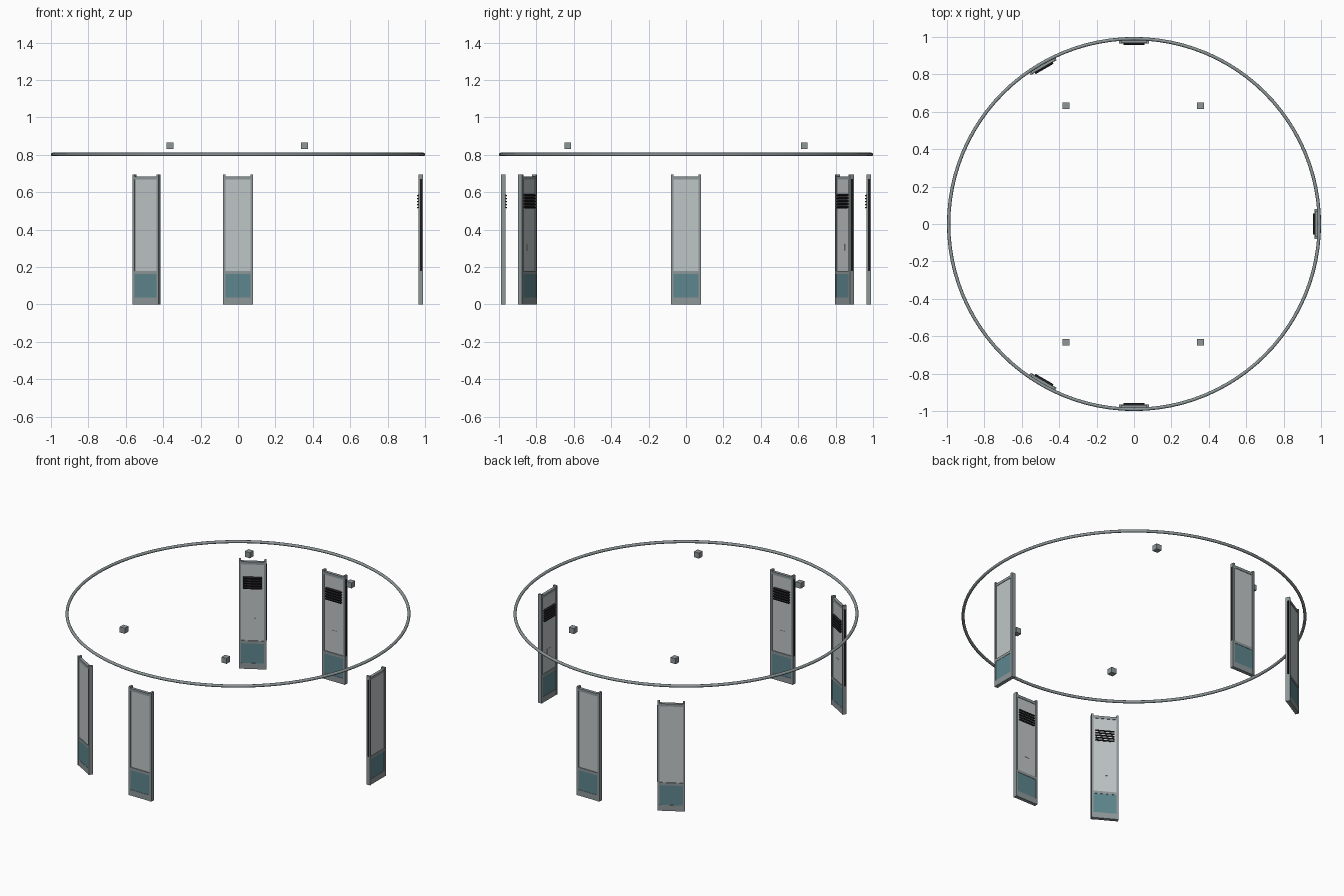
import bpy, bmesh, math
from mathutils import Matrix, Vector

if "Cube" in bpy.data.objects:
    bpy.data.objects.remove(bpy.data.objects["Cube"])


def material(name, rgb):
    m = bpy.data.materials.new(name)
    m.diffuse_color = (*rgb, 1.0)
    m.use_nodes = True
    m.node_tree.nodes["Principled BSDF"].inputs["Base Color"].default_value = m.diffuse_color
    return m


FRAME = material("frame_grey", (0.27, 0.31, 0.32))
PANEL = material("panel_light_grey", (0.52, 0.56, 0.56))
TEAL = material("kick_panel_teal", (0.11, 0.24, 0.27))
DARK = material("vent_black", (0.012, 0.012, 0.014))


def boxes(name, mat, specs, place=Matrix(), tilt=0.0):
    """One object from boxes given as (x0, x1, y0, y1, z0, z1)."""
    bm = bmesh.new()
    for x0, x1, y0, y1, z0, z1 in specs:
        centre = Vector(((x0 + x1) / 2, (y0 + y1) / 2, (z0 + z1) / 2))
        m = (Matrix.Translation(centre) @ Matrix.Rotation(tilt, 4, 'Y')
             @ Matrix.Diagonal((x1 - x0, y1 - y0, z1 - z0, 1)))
        bmesh.ops.create_cube(bm, size=1, matrix=m)
    mesh = bpy.data.meshes.new(name)
    bm.to_mesh(mesh)
    bm.free()
    mesh.materials.append(mat)
    ob = bpy.data.objects.new(name, mesh)
    ob.matrix_world = place
    bpy.context.collection.objects.link(ob)
    return ob


def upright(tag, angle):
    """Free-standing panel: local x points outward, y runs along the ring."""
    place = Matrix.Rotation(math.radians(angle), 4, 'Z')

    # side posts, header, mid rail and base
    boxes("frame_" + tag, FRAME, [
        (0.965, 0.990, -0.080, -0.068, 0, 0.695),
        (0.965, 0.990, 0.068, 0.080, 0, 0.695),
        (0.968, 0.987, -0.068, 0.068, 0.667, 0.684),
        (0.966, 0.989, -0.068, 0.068, 0.163, 0.180),
        (0.966, 0.989, -0.068, 0.068, 0, 0.037),
    ], place)
    # large sheet and lower kick panel
    boxes("sheet_" + tag, PANEL,
          [(0.971, 0.984, -0.068, 0.068, 0.180, 0.667)], place)
    boxes("kick_panel_" + tag, TEAL,
          [(0.968, 0.987, -0.068, 0.068, 0.037, 0.163)], place)
    # dark seal along one edge
    boxes("edge_seal_" + tag, DARK,
          [(0.973, 0.984, -0.0815, -0.0795, 0.18, 0.67)], place)
    # louvred vent on the inner face
    boxes("vent_slats_" + tag, DARK,
          [(0.958, 0.971, -0.055, 0.055, z, z + 0.008)
           for z in (0.515, 0.531, 0.547, 0.563, 0.579)],
          place, math.radians(-25))
    # small access plate on the inner face
    boxes("access_plate_" + tag, PANEL,
          [(0.969, 0.972, -0.018, 0.018, 0.288, 0.324)], place)


for tag, angle in (("right", 0), ("back", 90), ("back_left", 120),
                   ("front_left", 240), ("front", 270)):
    upright(tag, angle)

# overhead ring
bpy.ops.mesh.primitive_torus_add(major_radius=0.991, minor_radius=0.009,
                                 major_segments=96, minor_segments=12,
                                 location=(0, 0, 0.802))
ring = bpy.context.object
ring.name = "overhead_ring"
ring.data.materials.append(FRAME)
bpy.ops.object.shade_smooth_by_angle(angle=math.radians(40))

# four small hanging blocks
for i, (x, y) in enumerate(((-0.364, -0.632), (0.356, -0.632),
                            (-0.364, 0.632), (0.356, 0.632))):
    h = 0.018
    boxes("small_block_%d" % (i + 1), FRAME,
          [(x - h, x + h, y - h, y + h, 0.83, 0.865)])
